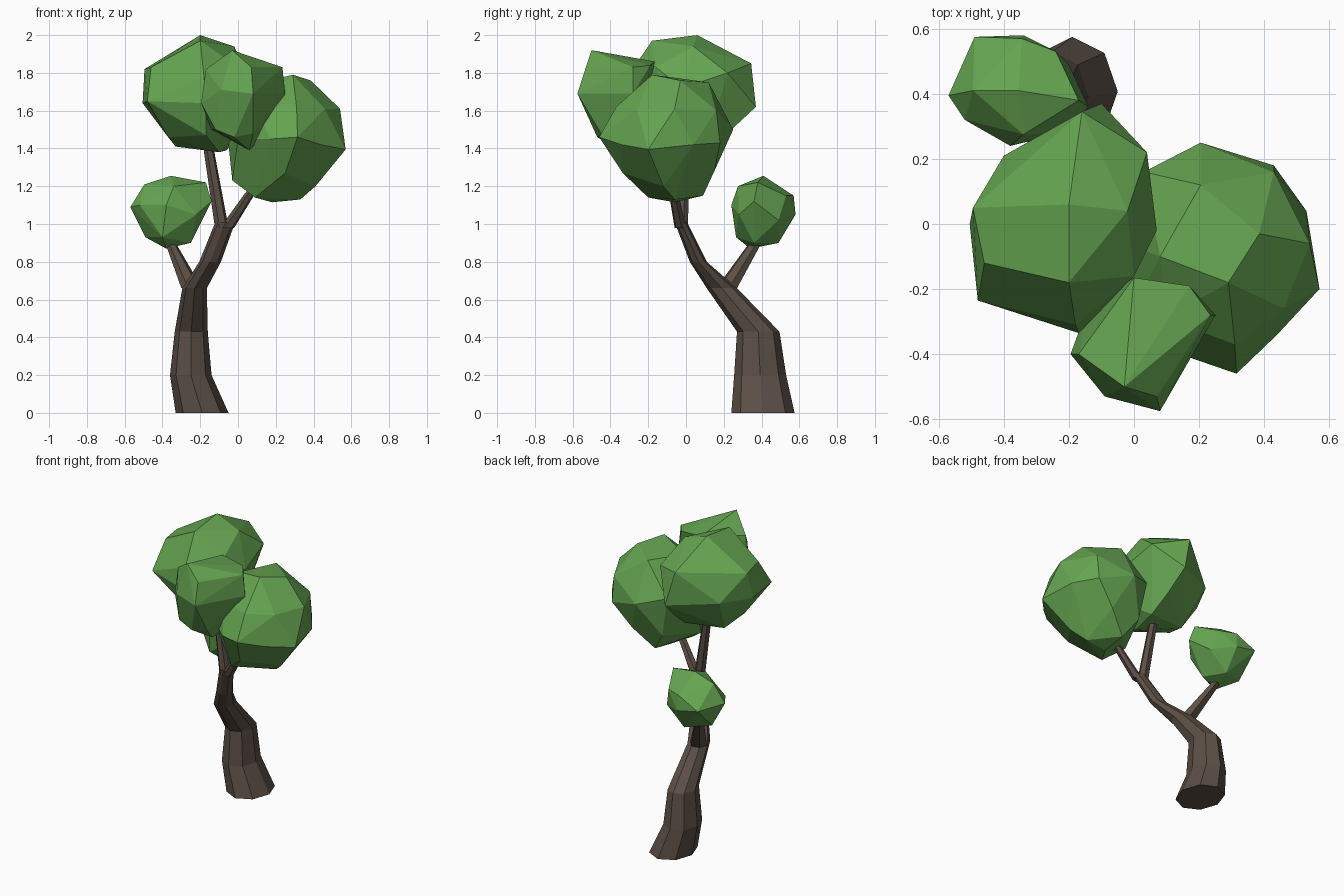
import bpy, bmesh, math


def material(name, rgb):
    m = bpy.data.materials.new(name)
    m.diffuse_color = (*rgb, 1)
    return m


LEAF = material("leaf green", (0.13, 0.37, 0.082))
BARK = material("bark brown", (0.106, 0.079, 0.062))


def finish(name, bm, mat):
    bmesh.ops.recalc_face_normals(bm, faces=bm.faces[:])
    me = bpy.data.meshes.new(name)
    bm.to_mesh(me)
    bm.free()
    me.materials.append(mat)
    bpy.context.collection.objects.link(bpy.data.objects.new(name, me))


def limb(name, n, turn, rings):
    """Skin n-sided rings (z, x0, x1, y0, y1), each filling its x/y extents."""
    ang = [turn + 2 * math.pi * i / n for i in range(n)]
    cs, sn = [math.cos(a) for a in ang], [math.sin(a) for a in ang]

    def fit(vals, lo, hi):
        a, b = min(vals), max(vals)
        return [lo + (v - a) / (b - a) * (hi - lo) for v in vals]

    bm = bmesh.new()
    loops = []
    for z, x0, x1, y0, y1 in rings:
        loops.append([bm.verts.new((x, y, z))
                      for x, y in zip(fit(cs, x0, x1), fit(sn, y0, y1))])
    for a, b in zip(loops, loops[1:]):
        for i in range(n):
            j = (i + 1) % n
            bm.faces.new((a[i], a[j], b[j], b[i]))
    bm.faces.new(loops[0])
    bm.faces.new(loops[-1])
    finish(name, bm, BARK)


def clump(name, corners):
    """Irregular faceted leaf clump: convex hull of its main corners."""
    bm = bmesh.new()
    for co in corners:
        bm.verts.new(co)
    bmesh.ops.convex_hull(bm, input=bm.verts[:])
    bmesh.ops.dissolve_limit(bm, angle_limit=math.radians(6),
                             verts=bm.verts[:], edges=bm.edges[:])
    finish(name, bm, LEAF)


# Trunk, leaning forward and right
limb("trunk", 8, 0.0, [
    (0.00, -0.33, -0.05, 0.24, 0.575),
    (0.20, -0.36, -0.14, 0.255, 0.53),
    (0.43, -0.335, -0.16, 0.27, 0.495),
    (0.66, -0.295, -0.165, 0.11, 0.27),
    (0.80, -0.205, -0.09, 0.02, 0.11),
    (1.01, -0.12, -0.015, -0.06, 0.005)])

# Branches
limb("left_branch", 6, 0.2, [
    (0.98, -0.122, -0.05, -0.05, 0.01),
    (1.38, -0.18, -0.125, -0.03, 0.02),
    (1.50, -0.19, -0.14, -0.02, 0.02)])
limb("right_branch", 6, 0.2, [
    (0.98, -0.095, -0.02, -0.06, 0.0),
    (1.16, 0.035, 0.09, -0.09, -0.04),
    (1.30, 0.16, 0.21, -0.13, -0.08)])
limb("back_branch", 6, 0.2, [
    (0.66, -0.30, -0.19, 0.16, 0.27),
    (0.90, -0.385, -0.33, 0.335, 0.40),
    (1.00, -0.39, -0.35, 0.39, 0.43)])

# Leaf clumps
clump("right_foliage", [
    (0.29, -0.18, 1.79), (0.385, -0.03, 1.76), (0.205, 0.12, 1.75),
    (0.08, -0.1, 1.74), (0.43, 0.16, 1.6), (0.54, -0.06, 1.61),
    (0.46, -0.26, 1.61), (0.31, -0.37, 1.62), (0.1, -0.29, 1.62),
    (0.205, 0.25, 1.5), (0.43, 0.18, 1.43), (0.53, 0.04, 1.42),
    (0.57, -0.2, 1.395), (0.44, -0.34, 1.42), (0.315, -0.46, 1.46),
    (0.17, -0.41, 1.45), (0.03, 0.16, 1.55), (0.0, -0.26, 1.45),
    (-0.05, -0.05, 1.42), (0.41, -0.12, 1.2), (0.25, -0.335, 1.27),
    (0.3, 0.15, 1.28), (0.08, 0.14, 1.28), (-0.03, -0.12, 1.23),
    (0.33, -0.06, 1.13), (0.18, -0.06, 1.115), (0.09, -0.2, 1.14),
    (0.17, 0.09, 1.15)])
clump("left_foliage", [
    (-0.2, 0.06, 2.0), (-0.2, -0.18, 1.97), (-0.02, 0.04, 1.94),
    (-0.46, -0.12, 1.83), (-0.495, 0.05, 1.82), (-0.18, -0.31, 1.78),
    (0.0, -0.16, 1.83), (0.07, -0.02, 1.72), (0.04, 0.22, 1.8),
    (-0.16, 0.345, 1.85), (-0.10, 0.37, 1.62), (-0.40, 0.21, 1.65),
    (-0.505, 0.0, 1.64), (-0.48, -0.235, 1.65), (-0.17, -0.335, 1.64),
    (-0.17, -0.27, 1.47), (-0.37, -0.1, 1.46), (-0.33, 0.06, 1.41),
    (-0.1, -0.1, 1.38), (-0.06, 0.1, 1.39), (-0.08, 0.23, 1.49),
    (0.02, -0.06, 1.5)])
clump("back_foliage", [
    (-0.355, 0.41, 1.255), (-0.495, 0.41, 1.21), (-0.34, 0.275, 1.2),
    (-0.17, 0.38, 1.22), (-0.345, 0.57, 1.15), (-0.49, 0.575, 1.08),
    (-0.57, 0.395, 1.09), (-0.52, 0.32, 1.1), (-0.38, 0.24, 1.1),
    (-0.14, 0.36, 1.12), (-0.24, 0.53, 1.15), (-0.49, 0.42, 0.93),
    (-0.38, 0.34, 0.87), (-0.4, 0.265, 0.93), (-0.25, 0.36, 0.90),
    (-0.33, 0.49, 0.90), (-0.34, 0.58, 1.05), (-0.22, 0.28, 1.05),
    (-0.2, 0.49, 1.02)])
clump("front_foliage", [
    (-0.03, -0.5, 1.92), (0, -0.165, 1.86), (0.17, -0.19, 1.84),
    (0.235, -0.28, 1.83), (0.25, -0.28, 1.69), (0.07, -0.53, 1.83),
    (0.08, -0.575, 1.69), (-0.09, -0.53, 1.71), (-0.17, -0.4, 1.82),
    (-0.195, -0.4, 1.64), (-0.12, -0.46, 1.5), (-0.02, -0.47, 1.46),
    (0.08, -0.45, 1.48), (0.06, -0.36, 1.39), (0.12, -0.25, 1.45),
    (-0.14, -0.25, 1.5)])
